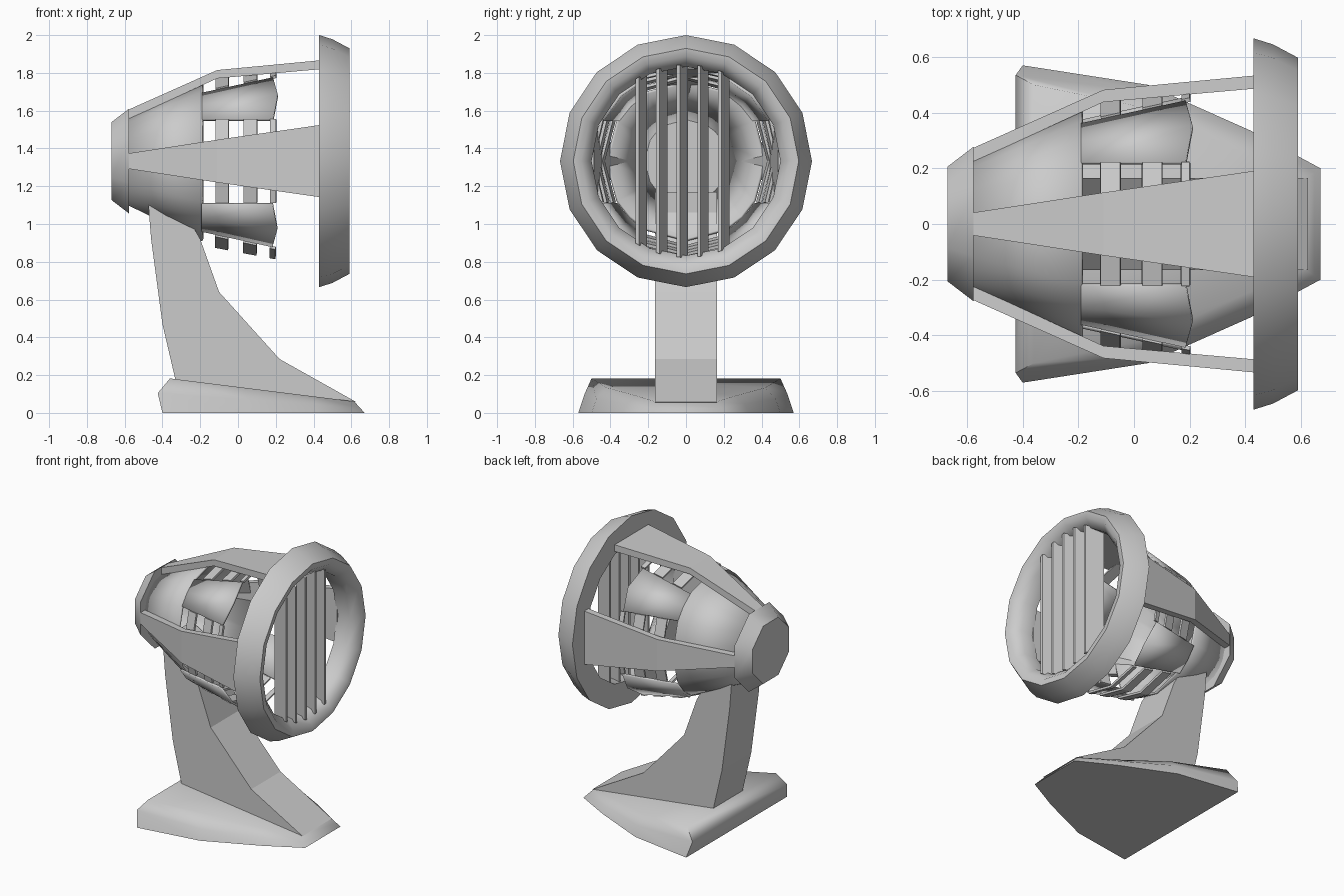
import bpy, bmesh, math
from mathutils import Matrix, Vector

if "Cube" in bpy.data.objects:
    bpy.data.objects.remove(bpy.data.objects["Cube"])

AXIS_Z = 1.333  # height of the horizontal head axis


def make(name, verts, faces, smooth=None, thickness=0):
    me = bpy.data.meshes.new(name)
    me.from_pydata([tuple(v) for v in verts], [], faces)
    bm = bmesh.new()
    bm.from_mesh(me)
    bmesh.ops.recalc_face_normals(bm, faces=bm.faces)
    bm.to_mesh(me)
    bm.free()
    ob = bpy.data.objects.new(name, me)
    bpy.context.collection.objects.link(ob)
    if thickness:
        mod = ob.modifiers.new("Shell", 'SOLIDIFY')
        mod.thickness = thickness
        mod.offset = -1
    if smooth:
        bpy.ops.object.select_all(action='DESELECT')
        ob.select_set(True)
        bpy.context.view_layer.objects.active = ob
        bpy.ops.object.shade_smooth_by_angle(angle=math.radians(smooth))
    return ob


def loft(name, rings, closed=True, caps=True, wrap=False, **kw):
    """Join equal-length point rings with quads."""
    n, m = len(rings[0]), len(rings)
    verts = [p for r in rings for p in r]
    faces = []
    for i in range(m if wrap else m - 1):
        for j in range(n if closed else n - 1):
            a, b, k = i * n, (i + 1) % m * n, (j + 1) % n
            faces.append((a + j, a + k, b + k, b + j))
    if caps and closed and not wrap:
        faces += [tuple(range(n)), tuple(range((m - 1) * n, m * n))]
    return make(name, verts, faces, **kw)


def circle(x, r, n, offset=0.0):
    return [(x, r * math.sin(a), AXIS_Z + r * math.cos(a))
            for a in (2 * math.pi * (i + offset) / n for i in range(n))]


def around(points, quarter):
    """Turn (x, side, radial) points around the head axis by quarter turns."""
    m = Matrix.Rotation(quarter * math.pi / 2, 4, 'X')
    return [m @ Vector(p) + Vector((0, 0, AXIS_Z)) for p in points]


# Front ring
ring = [(0.43, 0.50), (0.43, 0.667), (0.50, 0.645), (0.59, 0.597), (0.585, 0.555), (0.53, 0.50)]
loft("front_ring", [circle(x, r, 16) for x, r in ring], wrap=True, smooth=50)

# Rear cap
loft("rear_cap", [circle(-0.67, 0.223, 8, 0.5), circle(-0.577, 0.3, 8, 0.5)], smooth=50)

# Conical body
HALF = 0.222  # half width of the window openings


def edge_height(r):
    return math.sqrt(r * r - HALF * HALF)


def body_radius(x):
    return 0.425 + (x + 0.19) * 0.19


def body_section(x, r):
    pts = []
    for q in range(4):
        e = math.asin(min(HALF / r, 0.5))
        for a in (0, e, math.pi / 4, math.pi / 2 - e):
            a += q * math.pi / 2
            pts.append((x, r * math.sin(a), AXIS_Z + r * math.cos(a)))
    return pts


loft("body_cone", [body_section(-0.6, 0.225), body_section(-0.19, 0.425)],
     caps=False, smooth=40, thickness=0.015)

# Corner panels and the vent bars between them
for q in range(4):
    rows = []
    for xs in ((-0.19, -0.19, -0.19), (0.185, 0.21, 0.185)):
        r0, r1 = body_radius(xs[0]), body_radius(xs[1])
        d = r1 * math.sqrt(0.5)
        rows.append(around([(xs[0], HALF, edge_height(r0)), (xs[1], d, d),
                            (xs[2], edge_height(r0), HALF)], q))
    loft(f"body_panel_{q + 1}", rows, closed=False, smooth=40, thickness=0.015)

    for k, (xa, xb) in enumerate(((-0.12, -0.05), (0.03, 0.10), (0.17, 0.2))):
        rows = []
        for x in (xa, xb):
            r = body_radius(x) + 0.006
            rows.append(around([(x, -HALF, edge_height(r)), (x, 0, r), (x, HALF, edge_height(r))], q))
        loft(f"vent_bar_{q + 1}_{k + 1}", rows, closed=False, thickness=0.015)

# Three widening struts: top, front and back
for name, q in (("top", 0), ("front", 1), ("back", 3)):
    rows = []
    for x, w, inner, outer in ((-0.585, 0.04, 0.22, 0.27), (-0.11, 0.113, 0.438, 0.482),
                               (0.44, 0.192, 0.487, 0.534)):
        rows.append(around([(x, -w, inner), (x, w, inner), (x, w, outer), (x, -w, outer)], q))
    loft(f"{name}_strut", rows)

# Slanted vertical grille slats
for i in range(5):
    y = -0.237 + i * 0.109
    quad = [(0.445, y + 0.030), (0.445, y + 0.012), (0.565, y - 0.030), (0.565, y - 0.012)]
    rows = [[(x, yy, AXIS_Z + s * (math.sqrt(0.51 ** 2 - yy * yy))) for x, yy in quad] for s in (-1, 1)]
    loft(f"grille_slat_{i + 1}", rows)

# Curved neck
neck = [(-0.48, 1.17), (-0.46, 0.92), (-0.40, 0.47), (-0.33, 0.17), (-0.25, 0.12), (0.55, 0.03),
        (0.625, 0.058), (0.22, 0.285), (-0.10, 0.64), (-0.20, 0.92), (-0.28, 1.06)]
loft("neck", [[(x, y, z) for x, z in neck] for y in (-0.165, 0.165)])


# Wedge-shaped base
def base_ring(half, z_of):
    return [(x, y, z_of(x)) for x, y in half] + [(x, -y, z_of(x)) for x, y in reversed(half)]


def slope(x):
    return 0.18 - (x + 0.34) * 0.125


loft("base", [
    base_ring([(-0.40, 0.57), (0.05, 0.50), (0.42, 0.335), (0.67, 0.20)], lambda x: 0),
    base_ring([(-0.425, 0.535), (0.05, 0.475), (0.41, 0.31), (0.648, 0.185)],
              lambda x: 0.55 * slope(x) if x < 0.6 else 0.025),
    base_ring([(-0.36, 0.50), (0.03, 0.42), (0.38, 0.26), (0.615, 0.165)], slope),
], smooth=60)
